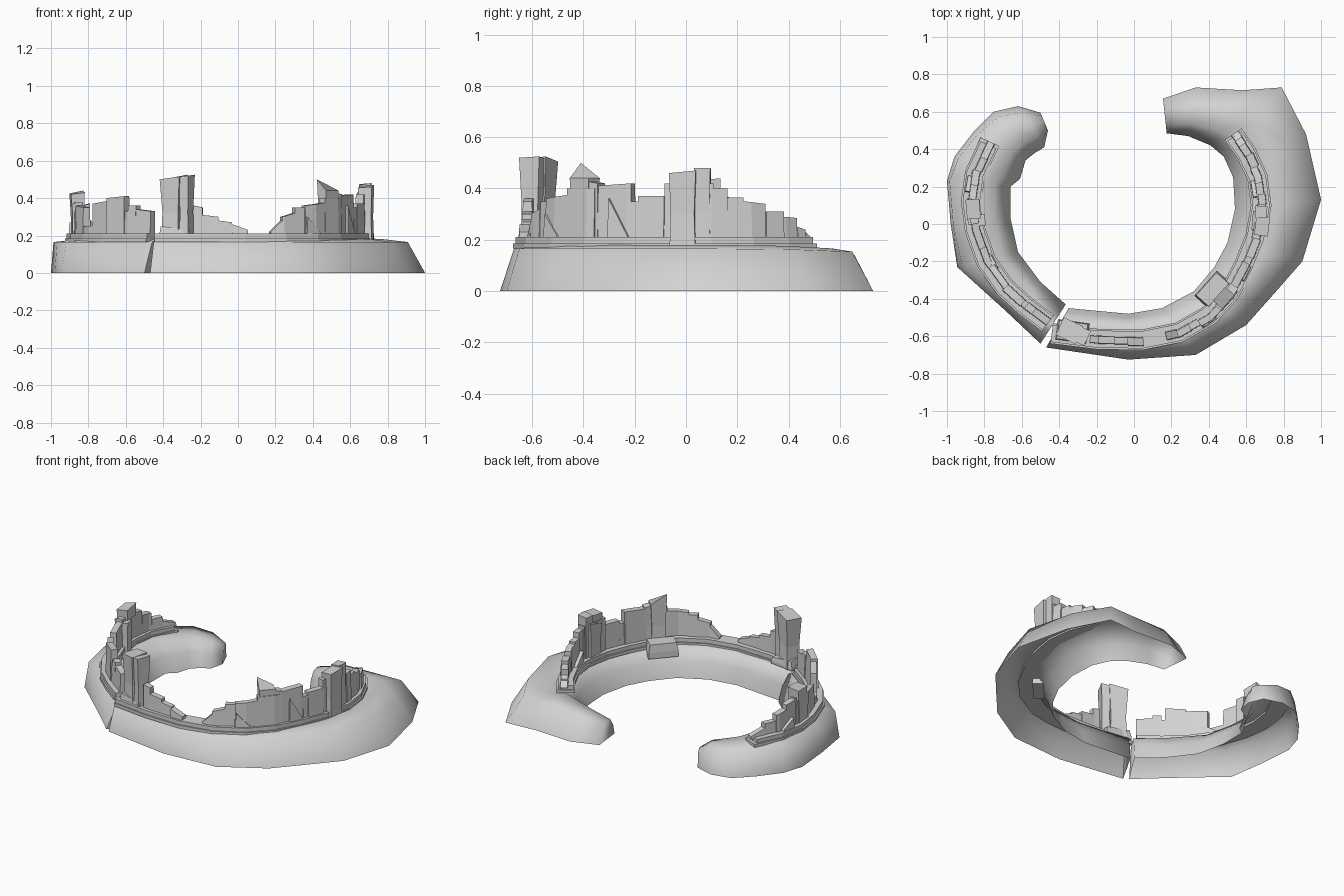
import bpy, bmesh, math, random
from mathutils import Vector

random.seed(4)
cube = bpy.data.objects.get("Cube")
if cube:
    bpy.data.objects.remove(cube)

stone = bpy.data.materials.new("grey_stone")
stone.use_nodes = True
GREY = (0.65, 0.65, 0.65, 1)
stone.diffuse_color = GREY
stone.node_tree.nodes["Principled BSDF"].inputs["Base Color"].default_value = GREY


def finish(name, bm, smooth=False):
    bmesh.ops.recalc_face_normals(bm, faces=bm.faces[:])
    mesh = bpy.data.meshes.new(name)
    bm.to_mesh(mesh)
    bm.free()
    mesh.materials.append(stone)
    obj = bpy.data.objects.new(name, mesh)
    bpy.context.collection.objects.link(obj)
    if smooth:
        bpy.ops.object.select_all(action='DESELECT')
        obj.select_set(True)
        bpy.context.view_layer.objects.active = obj
        bpy.ops.object.shade_smooth_by_angle(angle=math.radians(85))


def loft(bm, sections, closed=True):
    """Skin a row of cross-sections and cap both ends."""
    rings = [[bm.verts.new(p) for p in s] for s in sections]
    n = len(rings[0])
    for a, b in zip(rings, rings[1:]):
        for i in range(n if closed else n - 1):
            j = (i + 1) % n
            bm.faces.new((a[i], a[j], b[j], b[i]))
    bm.faces.new(rings[0])
    bm.faces.new(rings[-1][::-1])


def mound(name, stations):
    """Hollow embankment: outer x, y, inner x, y, shoulder, height scale."""
    bm = bmesh.new()
    rows = []
    for ox, oy, ix, iy, shoulder, k in stations:
        profile = [(0, 0), (shoulder, .165), (.48, .18), (.74, .17), (.9, .1), (1, 0)]
        o, i = Vector((ox, oy, 0)), Vector((ix, iy, 0))
        rows.append([o.lerp(i, f) + Vector((0, 0, z * k)) for f, z in profile])
    loft(bm, rows, closed=False)
    finish(name, bm, smooth=True)


def at(path, t):
    """Point and sideways direction on a polyline at index t."""
    i = min(int(t), len(path) - 2)
    a, b = Vector(path[i]), Vector(path[i + 1])
    lo, hi = Vector(path[max(i - 1, 0)]), Vector(path[min(i + 2, len(path) - 1)])
    d = (b - lo).normalized().lerp((hi - a).normalized(), t - i).normalized()
    return a.lerp(b, t - i), Vector((d.y, -d.x))


def strip(bm, path, t0, t1, half, z0, h0, h1, shift=0.0, batter=0.85):
    """Straight-sided piece that follows the path."""
    ts = [t0] + [i for i in range(len(path)) if t0 < i < t1] + [t1]
    rows = []
    for t in ts:
        p, n = at(path, t)
        p = p + n * shift
        top = h0 + (h1 - h0) * (t - t0) / (t1 - t0)
        rows.append([(*(p + n * s * half * k), z) for s, k, z in
                     ((-1, 1, z0), (1, 1, z0), (1, batter, top), (-1, batter, top))])
    loft(bm, rows)


def column(bm, x, y, angle, w, d, z0, tops, flare=1.1, waist=0.92):
    """Four-sided pier, waisted in the middle, with an uneven top."""
    c, s = math.cos(math.radians(angle)), math.sin(math.radians(angle))
    mid = z0 + (min(tops) - z0) * 0.45
    rows = []
    for k, zs in ((1, [z0] * 4), (waist, [mid] * 4), (flare, tops)):
        corners = ((-1, -1), (1, -1), (1, 1), (-1, 1))
        rows.append([(x + (u * w * c - v * d * s) * k / 2,
                      y + (u * w * s + v * d * c) * k / 2, z)
                     for (u, v), z in zip(corners, zs)])
    loft(bm, rows)


def plinth(name, path):
    bm = bmesh.new()
    end = len(path) - 1
    strip(bm, path, 0, end, .055, .165, .185, .185, batter=1)
    strip(bm, path, 0, end - .1, .046, .175, .21, .21, batter=1)
    finish(name, bm)


def ruin(name, path, start, steps):
    """Broken wall: each step is (end index, first top, last top); 0 is a gap."""
    bm = bmesh.new()
    for end, h0, h1 in steps:
        if h0:
            strip(bm, path, start, end, random.uniform(.02, .025), .2,
                  h0, h1, random.uniform(.002, .012))
        start = end
    finish(name, bm)


# Embankments
mound("long_mound", [
    (-.47, -.66, -.35, -.45, .16, 1), (-.03, -.725, -.03, -.48, .22, 1),
    (.33, -.7, .15, -.45, .2, 1), (.6, -.54, .32, -.36, .2, 1),
    (.76, -.36, .43, -.23, .2, 1), (.9, -.2, .5, -.1, .2, 1),
    (1, .13, .54, .08, .2, 1), (.92, .48, .53, .25, .22, .98),
    (.79, .73, .48, .36, .22, .93), (.58, .715, .41, .42, .24, .92),
    (.33, .73, .29, .47, .28, .85), (.155, .67, .175, .485, .3, .65)])
mound("short_mound", [
    (-.5, -.64, -.365, -.43, .3, 1), (-.68, -.47, -.5, -.31, .2, 1),
    (-.945, -.23, -.62, -.15, .08, 1), (-.98, 0, -.66, .03, .04, 1),
    (-1, .23, -.66, .2, .04, 1), (-.96, .36, -.61, .24, .06, 1),
    (-.86, .49, -.58, .34, .08, .95), (-.75, .6, -.53, .38, .12, .9),
    (-.62, .63, -.48, .41, .15, .8), (-.5, .595, -.46, .5, .2, .6)])

# Wall centre lines
LONG = [(-.44, -.585), (-.2, -.615), (.04, -.62), (.24, -.58), (.4, -.49), (.51, -.37),
        (.59, -.22), (.65, -.07), (.68, .1), (.66, .25), (.6, .38), (.53, .48)]
SHORT = [(-.46, -.53), (-.58, -.44), (-.69, -.34), (-.79, -.2), (-.85, -.03),
         (-.87, .12), (-.85, .27), (-.77, .44)]
plinth("long_plinth", LONG)
plinth("short_plinth", SHORT)

# Stepped broken walls
ruin("long_wall", LONG, .85, [
    (1.05, .36, .35), (1.4, .31, .3), (1.7, .28, .27), (2.05, .26, .23), (2.65, 0, 0),
    (2.95, .22, .28), (3.35, .3, .32), (3.65, .35, .35), (4.4, .36, .375),
    (5.2, .4, .4), (6.1, .41, .42), (6.3, .35, .35), (6.95, .37, .37), (8.05, .42, .42),
    (8.4, .4, .4), (8.8, .365, .365), (9.4, .35, .34), (9.9, .31, .31),
    (10.4, .29, .285), (10.7, .25, .24), (11, .23, .2)])
ruin("short_wall", SHORT, 0, [
    (.65, .33, .34), (1, .36, .36), (1.15, .33, .33), (2, .41, .4), (2.8, .385, .37),
    (3.4, .25, .25), (4.2, .35, .36), (5.1, .38, .38), (5.6, .37, .36),
    (6.1, .33, .32), (6.5, .28, .28), (7, .25, .22)])

# Front tower, set at an angle to the wall
bm = bmesh.new()
column(bm, -.345, -.57, -25, .1, .09, .18, [.5, .515, .525, .505], 1.15)
column(bm, -.275, -.6, -25, .05, .075, .18, [.515, .52, .525, .515], 1.15)
column(bm, -.33, -.575, -8, .17, .11, .18, [.25, .23, .22, .24], .9, 1)
finish("front_tower", bm)

# Spiked tower with its inner landing
bm = bmesh.new()
column(bm, .48, -.395, 48, .09, .06, .18, [.44, .44, .44, .5], 1.1)
column(bm, .52, -.355, 55, .06, .05, .18, [.43, .42, .42, .43], 1)
finish("spiked_tower", bm)
bm = bmesh.new()
column(bm, .42, -.35, 48, .18, .1, .13, [.22] * 4, .9, 1)
finish("inner_landing", bm)

# Side tower
bm = bmesh.new()
column(bm, .685, -.01, 83, .1, .07, .18, [.46, .47, .465, .455], 1.05)
column(bm, .68, .065, 87, .06, .06, .18, [.48, .48, .475, .47], 1.05)
column(bm, .65, .02, 85, .1, .035, .18, [.42, .43, .43, .4], 1)
finish("side_tower", bm)

# Overhanging turret on the short wall
bm = bmesh.new()
column(bm, -.865, .06, 95, .11, .05, .18, [.37] * 4, 1.1)
column(bm, -.86, .08, 95, .1, .07, .36, [.43, .44, .425, .42], 1.05, 1)
column(bm, -.815, .02, 100, .06, .04, .18, [.37, .37, .36, .36], 1)
finish("short_turret", bm)

# Leaning rubble beside the walls
bm = bmesh.new()
for path, t, side, top in ((LONG, 3.9, 1, .3), (LONG, 5.8, 1, .36), (LONG, 8.6, -1, .28),
                           (SHORT, 2.9, 1, .27), (SHORT, 5.6, -1, .27)):
    p, n = at(path, t)
    p = p + n * side * .025
    turn = math.degrees(math.atan2(n.y, n.x)) + 90
    column(bm, p.x, p.y, turn, .1, .03, .2, [top, .22, .22, top], .8, .9)
finish("leaning_rubble", bm)
